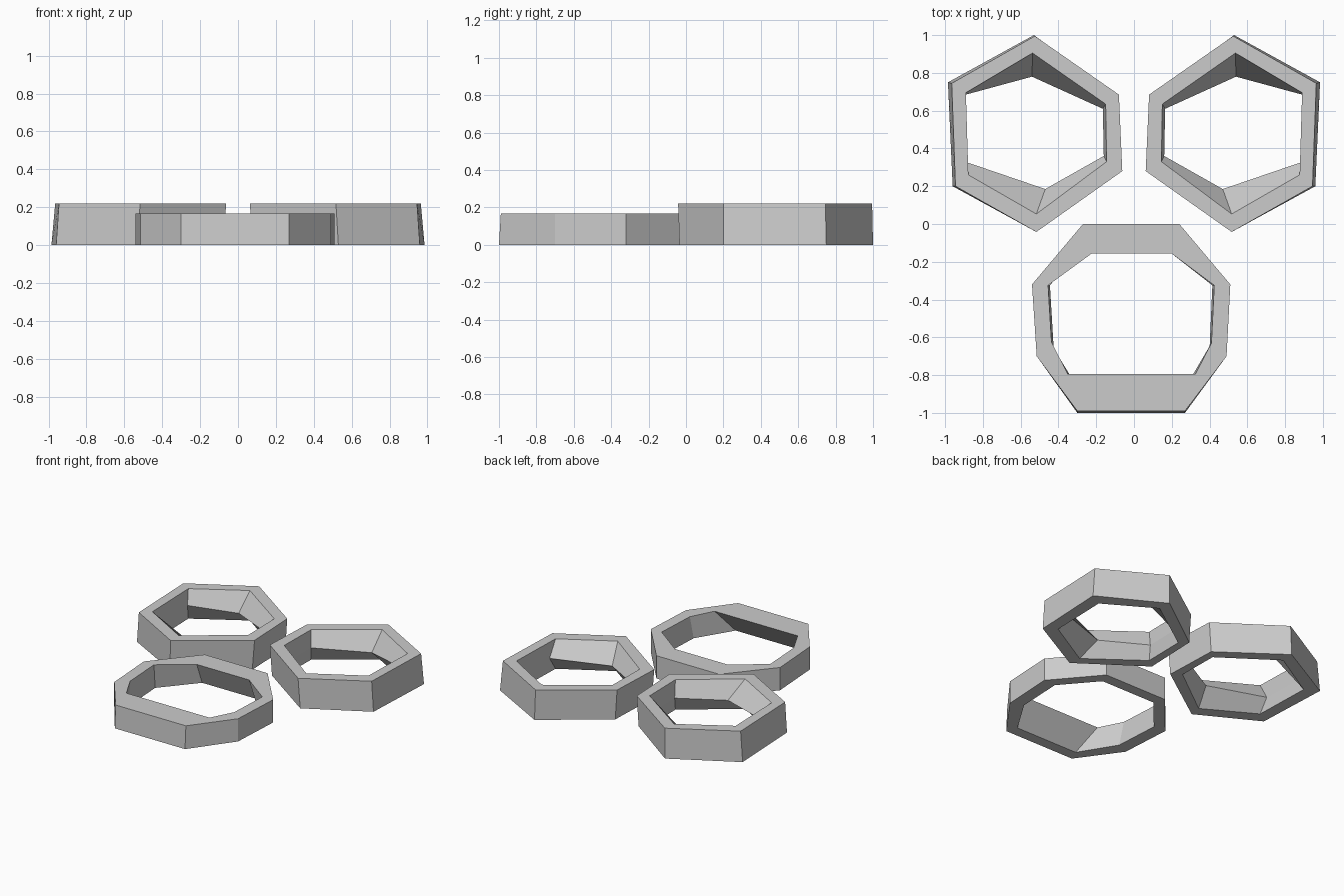
import bpy
import bmesh

cube = bpy.data.objects.get("Cube")
if cube:
    bpy.data.objects.remove(cube, do_unlink=True)

grey = bpy.data.materials.new("plain grey")
grey.use_nodes = True
color = (0.6, 0.6, 0.6, 1)
grey.diffuse_color = color
grey.node_tree.nodes["Principled BSDF"].inputs["Base Color"].default_value = color


def ring(name, loops, mirror=False):
    """Closed ring: bridges each (outline, height) loop to the next, last to first."""
    bm = bmesh.new()
    side = -1 if mirror else 1
    rows = [[bm.verts.new((side * x, y, z)) for x, y in pts] for pts, z in loops]
    count = len(rows[0])
    for row, following in zip(rows, rows[1:] + rows[:1]):
        for i in range(count):
            j = (i + 1) % count
            bm.faces.new((row[i], row[j], following[j], following[i]))
    bmesh.ops.recalc_face_normals(bm, faces=bm.faces)
    mesh = bpy.data.meshes.new(name)
    bm.to_mesh(mesh)
    bm.free()
    mesh.materials.append(grey)
    obj = bpy.data.objects.new(name, mesh)
    bpy.context.collection.objects.link(obj)
    return obj


# Six-sided rings, with the inner wall bulging at the front and back corners
HEX_TOP = 0.22
hex_base = [(0.53, 1.0), (0.985, 0.75), (0.96, 0.2),
            (0.53, -0.035), (0.08, 0.28), (0.095, 0.685)]
hex_rim = [(0.525, 0.995), (0.965, 0.745), (0.945, 0.2),
           (0.517, -0.042), (0.062, 0.28), (0.08, 0.685)]
hex_inner = [(0.537, 0.905), (0.89, 0.695), (0.877, 0.26),
             (0.517, 0.053), (0.145, 0.33), (0.15, 0.635)]
hex_waist = [(0.54, 0.78), (0.89, 0.685), (0.88, 0.325),
             (0.47, 0.185), (0.16, 0.36), (0.165, 0.61)]
hex_loops = [(hex_base, 0), (hex_rim, HEX_TOP), (hex_inner, HEX_TOP),
             (hex_waist, 0.1), (hex_inner, 0)]
ring("left_hexagon_ring", hex_loops)
ring("right_hexagon_ring", hex_loops, mirror=True)

# Eight-sided ring, with front and back walls thinning toward the floor
OCT_TOP = 0.167
oct_base = [(-0.27, 0.0), (0.24, 0.0), (0.51, -0.32), (0.49, -0.7),
            (0.27, -1.0), (-0.3, -1.0), (-0.515, -0.7), (-0.54, -0.32)]
oct_rim = [(x, max(y, -0.99)) for x, y in oct_base]
oct_inner = [(-0.225, -0.157), (0.2, -0.157), (0.425, -0.325), (0.41, -0.63),
             (0.325, -0.795), (-0.35, -0.795), (-0.437, -0.625), (-0.455, -0.325)]
oct_inner_base = [(-0.235, -0.08), (0.205, -0.08), (0.415, -0.325), (0.4, -0.66),
                  (0.24, -0.92), (-0.265, -0.92), (-0.425, -0.66), (-0.445, -0.325)]
ring("front_octagon_ring", [(oct_base, 0), (oct_rim, OCT_TOP),
                            (oct_inner, OCT_TOP), (oct_inner_base, 0)])
